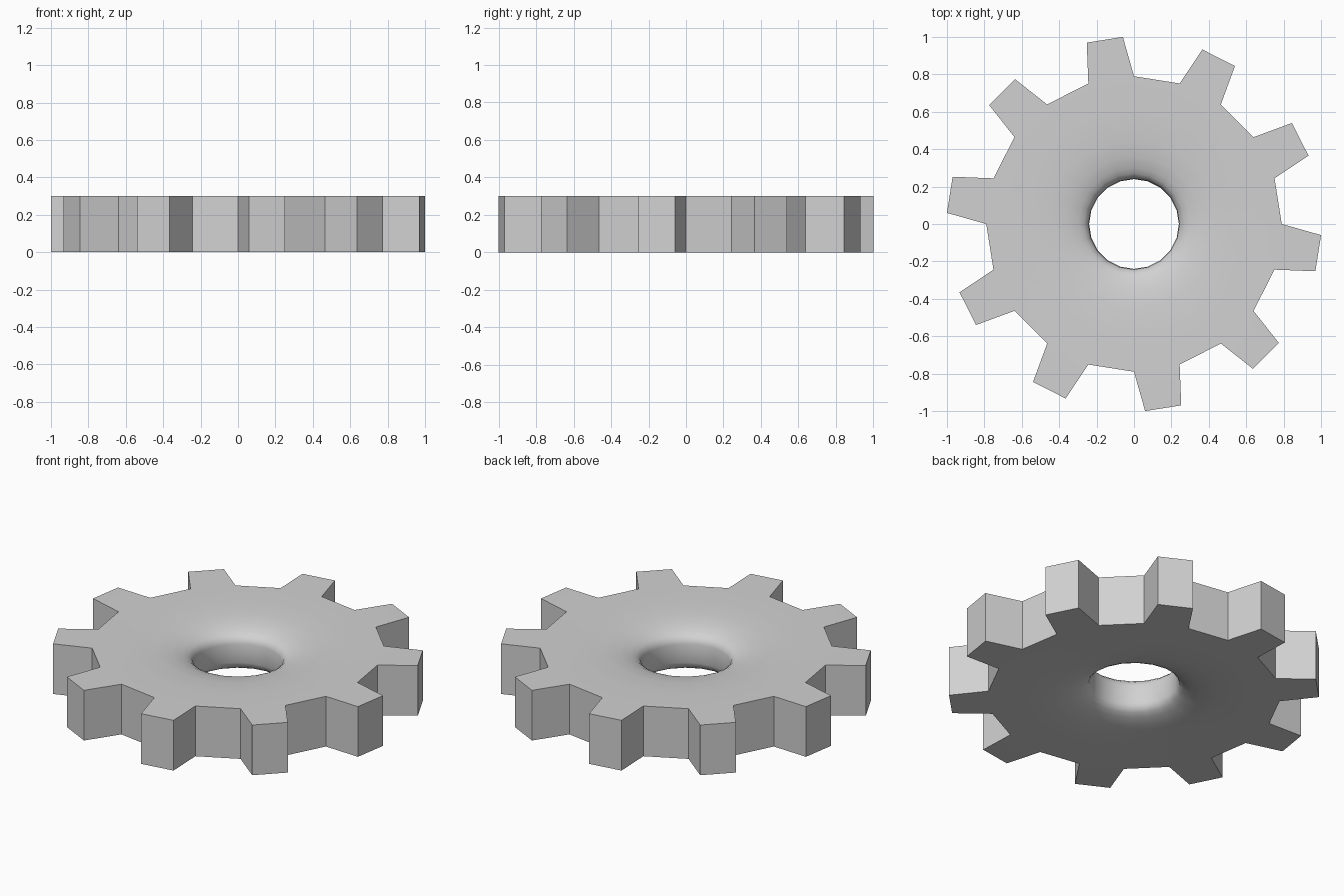
import bpy, bmesh, math

cube = bpy.data.objects.get("Cube")
if cube:
    bpy.data.objects.remove(cube, do_unlink=True)

SIDES = 20            # sides of the body; every second one carries a tooth
HEIGHT = 0.30
TIP_RADIUS = 1.002
TIP_HALF_ANGLE = math.radians(5.6)

# Dished profile of the upper half: (radius, depth below the top plane)
DISH = [(0.79, 0.0), (0.60, 0.002), (0.45, 0.008), (0.36, 0.02), (0.30, 0.037),
        (0.27, 0.052), (0.25, 0.07), (0.243, 0.095), (0.24, 0.15)]
PROFILE = [(r, HEIGHT - d) for r, d in DISH] + [(r, d) for r, d in DISH[-2::-1]]

metal = bpy.data.materials.new("light grey")
metal.use_nodes = True
GREY = (0.64, 0.64, 0.64, 1.0)
metal.diffuse_color = GREY
metal.node_tree.nodes["Principled BSDF"].inputs["Base Color"].default_value = GREY

bm = bmesh.new()


def polar(radius, angle, z):
    return bm.verts.new((radius * math.cos(angle), radius * math.sin(angle), z))


# Body: the profile swept around the axis, from top rim through the bore to bottom rim
step = 2 * math.pi / SIDES
rings = [[polar(r, i * step, z) for i in range(SIDES)] for r, z in PROFILE]
for outer, inner in zip(rings, rings[1:]):
    for i in range(SIDES):
        j = (i + 1) % SIDES
        bm.faces.new((outer[i], outer[j], inner[j], inner[i]))

# Rim: plain walls alternating with straight teeth
top, bottom = rings[0], rings[-1]
for i in range(SIDES):
    j = (i + 1) % SIDES
    if i % 2 == 0:
        bm.faces.new((bottom[i], bottom[j], top[j], top[i]))
        continue
    middle = (i + 0.5) * step
    a, b = middle - TIP_HALF_ANGLE, middle + TIP_HALF_ANGLE
    ta, tb = polar(TIP_RADIUS, a, HEIGHT), polar(TIP_RADIUS, b, HEIGHT)
    ba, bb = polar(TIP_RADIUS, a, 0), polar(TIP_RADIUS, b, 0)
    bm.faces.new((top[i], ta, tb, top[j]))
    bm.faces.new((bottom[i], bottom[j], bb, ba))
    bm.faces.new((bottom[i], ba, ta, top[i]))
    bm.faces.new((ba, bb, tb, ta))
    bm.faces.new((bb, bottom[j], top[j], tb))

bmesh.ops.recalc_face_normals(bm, faces=bm.faces[:])
mesh = bpy.data.meshes.new("gear_wheel")
bm.to_mesh(mesh)
bm.free()
mesh.materials.append(metal)

gear = bpy.data.objects.new("gear_wheel", mesh)
bpy.context.collection.objects.link(gear)

# Smooth dish, crisp teeth
bpy.ops.object.select_all(action='DESELECT')
gear.select_set(True)
bpy.context.view_layer.objects.active = gear
bpy.ops.object.shade_smooth_by_angle(angle=math.radians(35))
